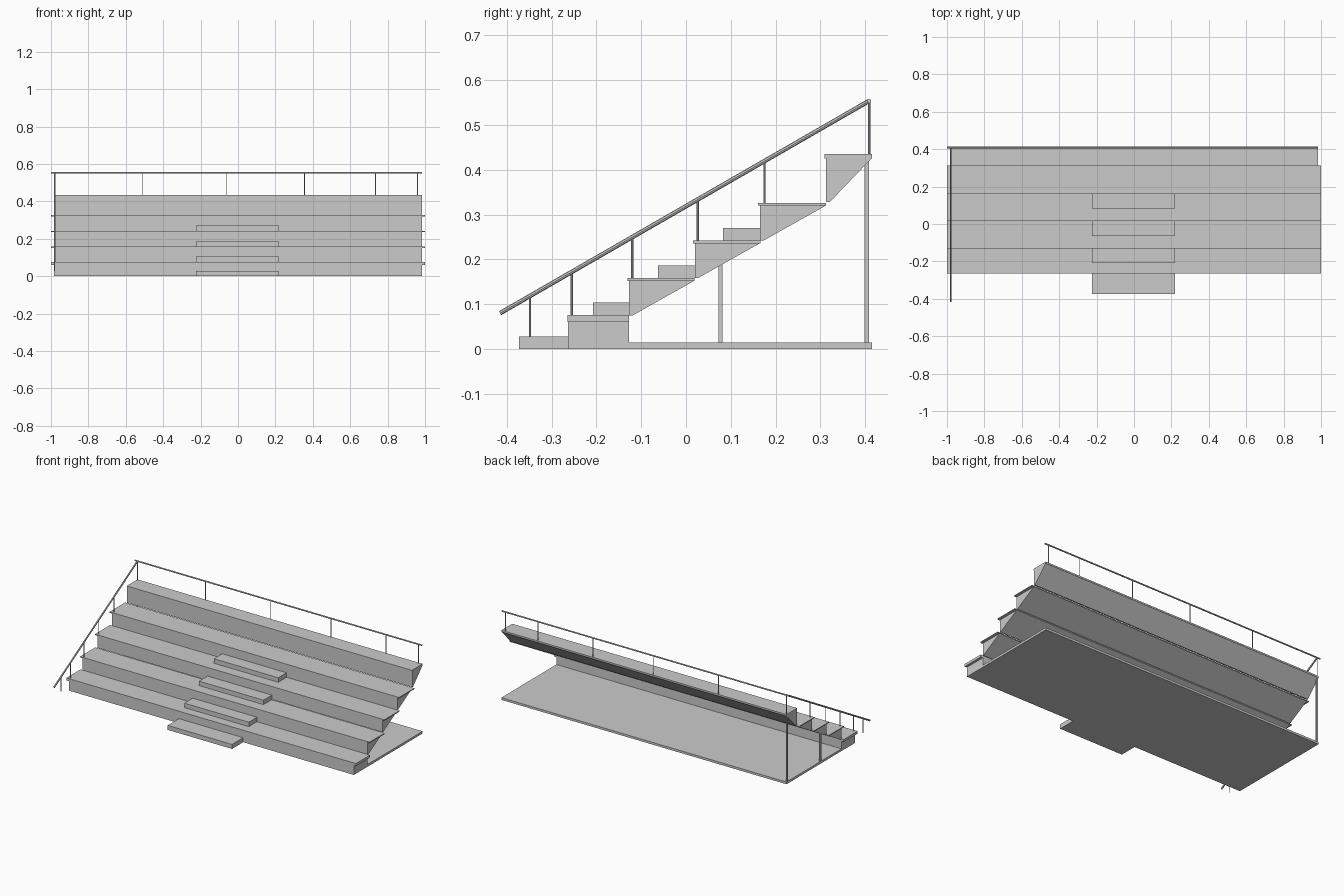
import bpy, bmesh
from mathutils import Vector

if "Cube" in bpy.data.objects:
    bpy.data.objects.remove(bpy.data.objects["Cube"])


def finish(name, bm):
    bmesh.ops.recalc_face_normals(bm, faces=bm.faces)
    me = bpy.data.meshes.new(name)
    bm.to_mesh(me)
    bm.free()
    ob = bpy.data.objects.new(name, me)
    bpy.context.collection.objects.link(ob)
    return ob


def extrude_x(name, profile, x0, x1):
    """Extrude a (y, z) outline along x."""
    bm = bmesh.new()
    face = bm.faces.new([bm.verts.new((x0, y, z)) for y, z in profile])
    res = bmesh.ops.extrude_face_region(bm, geom=[face])
    verts = [g for g in res["geom"] if isinstance(g, bmesh.types.BMVert)]
    bmesh.ops.translate(bm, verts=verts, vec=(x1 - x0, 0, 0))
    return finish(name, bm)


def box(name, x0, x1, y0, y1, z0, z1):
    return extrude_x(name, [(y0, z0), (y1, z0), (y1, z1), (y0, z1)], x0, x1)


def rod(name, a, b, r, sides=8):
    a, b = Vector(a), Vector(b)
    bm = bmesh.new()
    bmesh.ops.create_cone(bm, cap_ends=True, segments=sides, radius1=r, radius2=r, depth=(b - a).length)
    ob = finish(name, bm)
    ob.location = (a + b) / 2
    ob.rotation_euler = (b - a).to_track_quat('Z', 'Y').to_euler()
    return ob


W = 0.985  # half width of the tier bodies

# Base plate and solid lowest tier
box("base_plate", -W, W, -0.127, 0.415, 0, 0.014)
box("tier_1_body", -W, W, -0.263, -0.127, 0, 0.06)
box("tier_1_deck", -1, 1, -0.265, -0.127, 0.06, 0.076)

# Raised tiers: sloping undersides with decks: front, back, bottom, deck underside, deck top, deck half width
tiers = [(-0.127, 0.018, 0.075, 0.152, 0.158, 1),
         (0.020, 0.165, 0.159, 0.236, 0.242, 1),
         (0.165, 0.312, 0.242, 0.320, 0.326, 1),
         (0.313, 0.414, 0.328, 0.425, 0.435, W)]
for i, (y0, y1, z0, z1, z2, w) in enumerate(tiers, 2):
    extrude_x(f"tier_{i}_body", [(y0, z0), (y0 + 0.008, z0), (y1, z1), (y0, z1)], -W, W)
    box(f"tier_{i}_deck", -w, w, y0 - 0.004, y1 + 0.001, z1, z2)

# Half-height aisle steps
steps = [(-0.373, -0.263, 0), (-0.208, -0.127, 0.076),
         (-0.063, 0.020, 0.158), (0.083, 0.165, 0.242)]
for i, (y0, y1, z) in enumerate(steps, 1):
    box(f"aisle_step_{i}", -0.225, 0.22, y0, y1, z, z + 0.028)

# Support legs at the left end
PX = -0.98
box("support_leg_middle", PX - 0.005, PX + 0.005, 0.072, 0.082, 0.014, 0.19)
box("support_leg_back", PX - 0.005, PX + 0.005, 0.398, 0.408, 0.014, 0.42)

# Side handrail with balusters
rod("side_rail", (PX, -0.415, 0.080), (PX, 0.409, 0.554), 0.005)
side_posts = [(-0.348, 0.028), (-0.255, 0.076), (-0.120, 0.158), (0.026, 0.242), (0.175, 0.326)]
for i, (y, z) in enumerate(side_posts, 1):
    rod(f"side_rail_post_{i}", (PX, y, z), (PX, y, 0.319 + 0.575 * y), 0.0025)

# Back guard rail with posts
rod("back_rail", (-1, 0.409, 0.553), (0.985, 0.409, 0.553), 0.0045)
for i, x in enumerate((PX, -0.512, -0.06, 0.355, 0.735, 0.96), 1):
    rod(f"back_rail_post_{i}", (x, 0.409, 0.435), (x, 0.409, 0.553), 0.0025)
